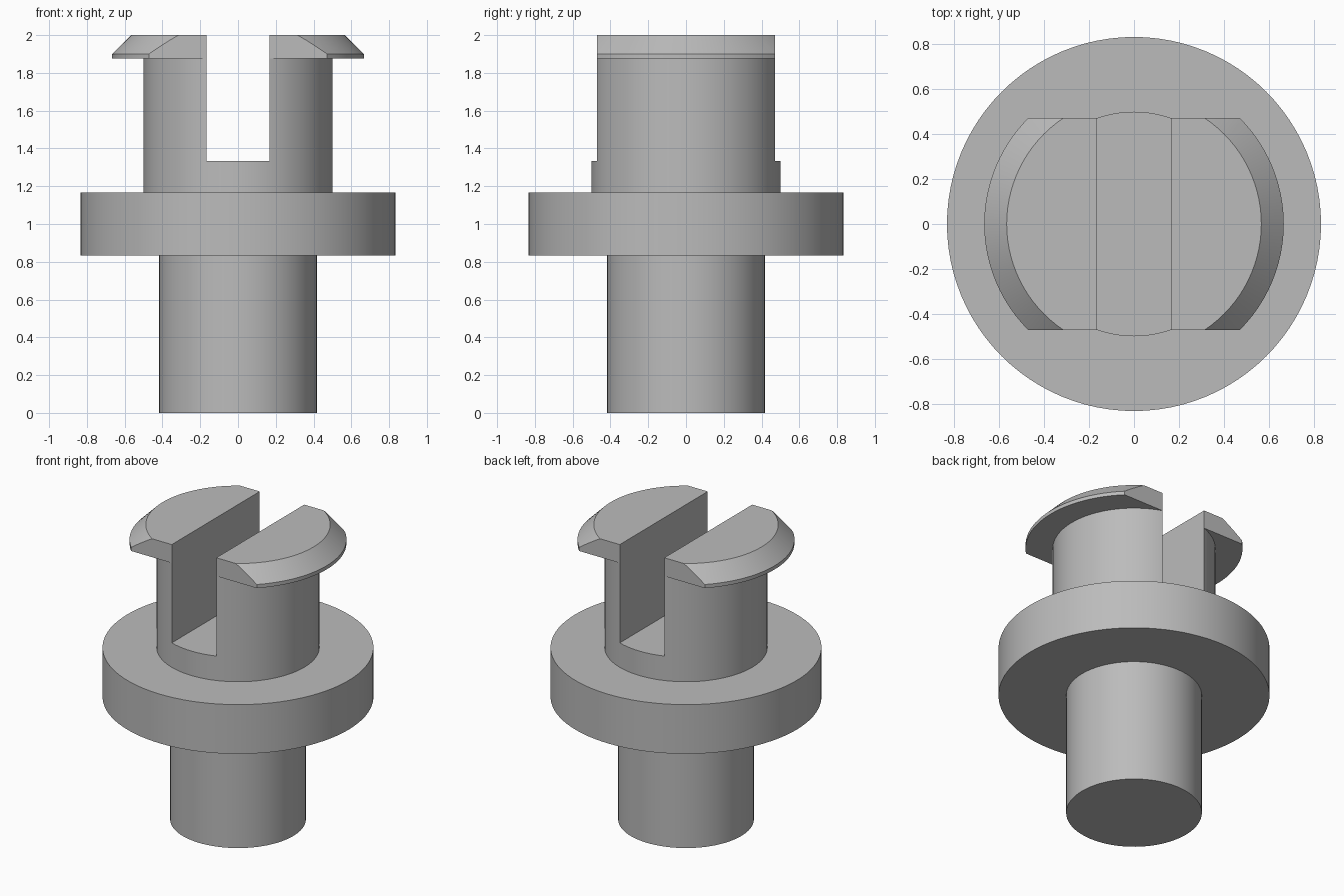
import bpy, bmesh, math
from mathutils import Matrix

cube = bpy.data.objects.get("Cube")
if cube:
    bpy.data.objects.remove(cube, do_unlink=True)

grey = bpy.data.materials.new("plain_grey")
grey.use_nodes = True
COLOUR = (0.5, 0.5, 0.5, 1)
grey.diffuse_color = COLOUR
grey.node_tree.nodes["Principled BSDF"].inputs["Base Color"].default_value = COLOUR


def add_object(name, bm):
    bmesh.ops.recalc_face_normals(bm, faces=bm.faces)
    mesh = bpy.data.meshes.new(name)
    bm.to_mesh(mesh)
    bm.free()
    obj = bpy.data.objects.new(name, mesh)
    bpy.context.collection.objects.link(obj)
    mesh.materials.append(grey)
    return obj


def lathe(name, profile, steps=96):
    bm = bmesh.new()
    verts = [bm.verts.new((r, 0, z)) for r, z in profile]
    edges = [bm.edges.new(pair) for pair in zip(verts, verts[1:])]
    bmesh.ops.spin(bm, geom=verts + edges, cent=(0, 0, 0), axis=(0, 0, 1),
                   angle=math.tau, steps=steps, use_duplicate=False)
    bmesh.ops.remove_doubles(bm, verts=bm.verts, dist=1e-4)
    # Close the two open ends with flat caps
    bmesh.ops.holes_fill(bm, edges=[e for e in bm.edges if e.is_boundary], sides=0)
    return add_object(name, bm)


def box_cutter(name, centre, size):
    bm = bmesh.new()
    bmesh.ops.create_cube(bm, size=1, matrix=Matrix.Translation(centre) @ Matrix.Diagonal((*size, 1)))
    return add_object(name, bm)


# Turned body: lower shaft, flange, upper shaft and chamfered snap head
SLOT, CLIP, FLOOR = 0.167, 0.4716, 1.333
pin = lathe("snap_pin", [
    (0.417, 0), (0.417, 0.833), (0.833, 0.833), (0.833, 1.167), (0.5, 1.167),
    (0.5, 1.875), (0.667, 1.875), (0.667, 1.9), (0.567, 2)])

# Slot between the prongs, and flats on the front and back of the head
cutters = [box_cutter("slot_cutter", (0, 0, FLOOR + 0.5), (2 * SLOT, 3, 1))]
for side, label in ((-1, "front"), (1, "back")):
    cutters.append(box_cutter(label + "_flat_cutter", (0, side * (CLIP + 0.5), 2), (3, 1, 0.6)))

bpy.context.view_layer.objects.active = pin
for cutter in cutters:
    mod = pin.modifiers.new(cutter.name, "BOOLEAN")
    mod.operation, mod.solver, mod.object = "DIFFERENCE", "EXACT", cutter
    bpy.ops.object.modifier_apply(modifier=mod.name)
    bpy.data.objects.remove(cutter, do_unlink=True)

# Smooth round walls with crisp edges
bpy.ops.object.select_all(action="DESELECT")
pin.select_set(True)
bpy.ops.object.shade_smooth_by_angle(angle=math.radians(25))
